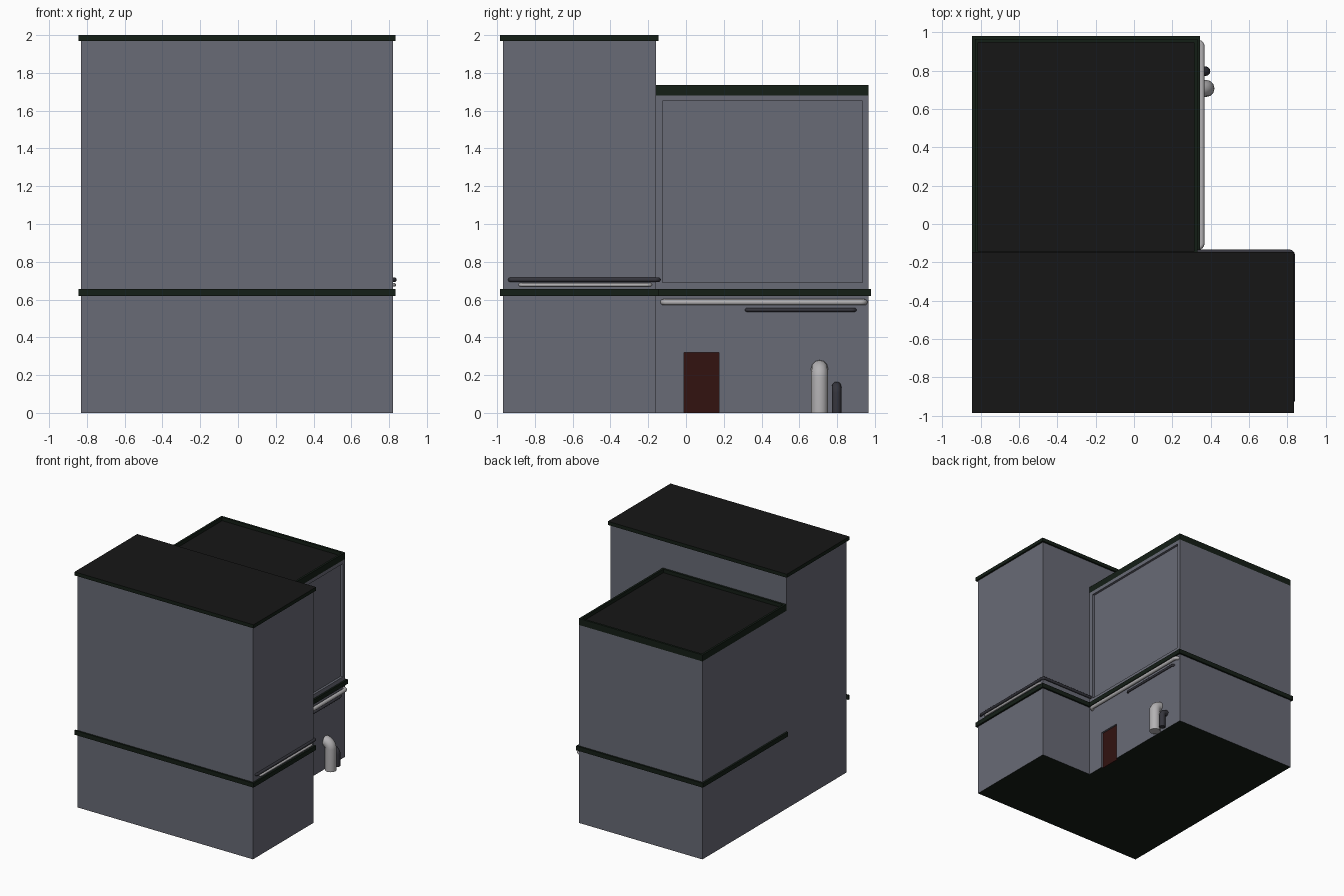
import bpy, bmesh, math
from mathutils import Vector

if "Cube" in bpy.data.objects:
    bpy.data.objects.remove(bpy.data.objects["Cube"])


def material(name, r, g, b):
    m = bpy.data.materials.new(name)
    m.diffuse_color = (r, g, b, 1)
    m.use_nodes = True
    m.node_tree.nodes["Principled BSDF"].inputs["Base Color"].default_value = m.diffuse_color
    return m


WALL = material("wall_grey", 0.14, 0.145, 0.18)
TRIM = material("trim_green", 0.007, 0.013, 0.008)
ROOF = material("roof_black", 0.008, 0.008, 0.008)
RED = material("door_red", 0.032, 0.006, 0.005)
LIGHT = material("pipe_light", 0.45, 0.44, 0.45)
DARK = material("pipe_dark", 0.035, 0.035, 0.045)


def prism(name, outline, z0, z1, *mats):
    """Vertical extrusion of a footprint outline."""
    bm = bmesh.new()
    face = bm.faces.new([bm.verts.new((x, y, z0)) for x, y in outline])
    new = bmesh.ops.extrude_face_region(bm, geom=[face])["geom"]
    for v in new:
        if isinstance(v, bmesh.types.BMVert):
            v.co.z = z1
    bmesh.ops.recalc_face_normals(bm, faces=bm.faces)
    me = bpy.data.meshes.new(name)
    bm.to_mesh(me)
    bm.free()
    ob = bpy.data.objects.new(name, me)
    bpy.context.collection.objects.link(ob)
    for m in mats:
        me.materials.append(m)
    return ob


def box(name, x0, x1, y0, y1, z0, z1, *mats):
    return prism(name, [(x0, y0), (x1, y0), (x1, y1), (x0, y1)], z0, z1, *mats)


def boolean(ob, other, op):
    mod = ob.modifiers.new(op, 'BOOLEAN')
    mod.operation, mod.object, mod.solver = op, other, 'EXACT'
    bpy.context.view_layer.objects.active = ob
    bpy.ops.object.modifier_apply(modifier=mod.name)
    bpy.data.objects.remove(other)


def pipe(name, points, radius, bend, mat):
    """Round pipe along right-angled path with filleted corners."""
    pts = [Vector(p) for p in points]
    path = [pts[0]]
    for p, c, n in zip(pts, pts[1:], pts[2:]):
        a, b = (p - c).normalized(), (n - c).normalized()
        centre = c + (a + b) * bend
        for i in range(7):
            t = math.pi / 2 * i / 6
            path.append(centre - b * bend * math.cos(t) - a * bend * math.sin(t))
    path.append(pts[-1])
    cu = bpy.data.curves.new(name, 'CURVE')
    cu.dimensions = '3D'
    cu.bevel_depth, cu.bevel_resolution, cu.use_fill_caps = radius, 4, True
    sp = cu.splines.new('POLY')
    sp.points.add(len(path) - 1)
    for q, co in zip(sp.points, path):
        q.co = (*co, 1)
    cu.materials.append(mat)
    ob = bpy.data.objects.new(name, cu)
    bpy.context.collection.objects.link(ob)
    bpy.ops.object.select_all(action='DESELECT')
    ob.select_set(True)
    bpy.context.view_layer.objects.active = ob
    bpy.ops.object.convert(target='MESH')
    bpy.ops.object.shade_smooth_by_angle(angle=math.radians(40))


# Walls: tall wide front block joined to the lower rear block
walls = box("walls", -0.83, 0.82, -0.97, -0.16, 0, 1.97, WALL, TRIM)
boolean(walls, box("rear", -0.83, 0.33, -0.3, 0.965, 0, 1.68, WALL), 'UNION')
# Recessed wall panel and doorway
boolean(walls, box("panel_cut", 0.31, 0.4, -0.125, 0.935, 0.69, 1.65, WALL), 'DIFFERENCE')
boolean(walls, box("door_cut", 0.31, 0.4, -0.01, 0.175, -0.1, 0.32, WALL), 'DIFFERENCE')
for p in walls.data.polygons:
    p.material_index = 1 if p.normal.z < -0.9 and p.center.z < 0.01 else 0
box("door", 0.308, 0.315, -0.01, 0.175, 0, 0.32, RED)

# Front roof slab with overhang
roof = box("front_roof", -0.845, 0.835, -0.985, -0.145, 1.97, 2.0, TRIM, ROOF)
for p in roof.data.polygons:
    p.material_index = int(p.normal.z > 0.9)

# Rear roof with parapet rim and sunken deck
rear = box("rear_roof", -0.83, 0.33, -0.16, 0.965, 1.68, 1.735, TRIM, ROOF)
bm = bmesh.new()
bm.from_mesh(rear.data)
bm.faces.ensure_lookup_table()
top = max(bm.faces, key=lambda f: f.calc_center_median().z)
bmesh.ops.inset_individual(bm, faces=[top], thickness=0.025)
deck = bmesh.ops.extrude_discrete_faces(bm, faces=[top])["faces"][0]
deck.material_index = 1
bmesh.ops.translate(bm, verts=deck.verts, vec=(0, 0, -0.03))
bm.to_mesh(rear.data)
bm.free()

# Belt moulding: wraps all walls except the left side of the front block
prism("belt_trim", [
    (-0.845, -0.985), (0.835, -0.985), (0.835, -0.145), (0.345, -0.145),
    (0.345, 0.98), (-0.845, 0.98), (-0.845, -0.16),
    (-0.83, -0.16), (-0.83, 0.965), (0.33, 0.965), (0.33, -0.16),
    (0.82, -0.16), (0.82, -0.97), (-0.845, -0.97)], 0.618, 0.655, TRIM)

# Wall pipes, ends bending into the wall
pipe("front_pipe_dark", [(0.80, -0.933, 0.705), (0.828, -0.933, 0.705), (0.828, -0.145, 0.705),
                         (0.33, -0.145, 0.705)], 0.012, 0.02, DARK)
for name, x, y0, y1, z, r, mat in (
        ("front_pipe_light", 0.827, -0.88, -0.187, 0.678, 0.01, LIGHT),
        ("rear_pipe_light", 0.352, -0.12, 0.945, 0.586, 0.016, LIGHT),
        ("rear_pipe_dark", 0.342, 0.32, 0.895, 0.545, 0.01, DARK)):
    pipe(name, [(x - 0.035, y0, z), (x, y0, z), (x, y1, z), (x - 0.035, y1, z)], r, 0.02, mat)

# Ground pipes rising and turning into the rear wall
for name, x, y, z, r, bend, mat in (
        ("ground_pipe_light", 0.375, 0.707, 0.235, 0.045, 0.05, LIGHT),
        ("ground_pipe_dark", 0.373, 0.797, 0.14, 0.025, 0.035, DARK)):
    pipe(name, [(x, y, 0), (x, y, z), (x - 0.06, y, z)], r, bend, mat)
